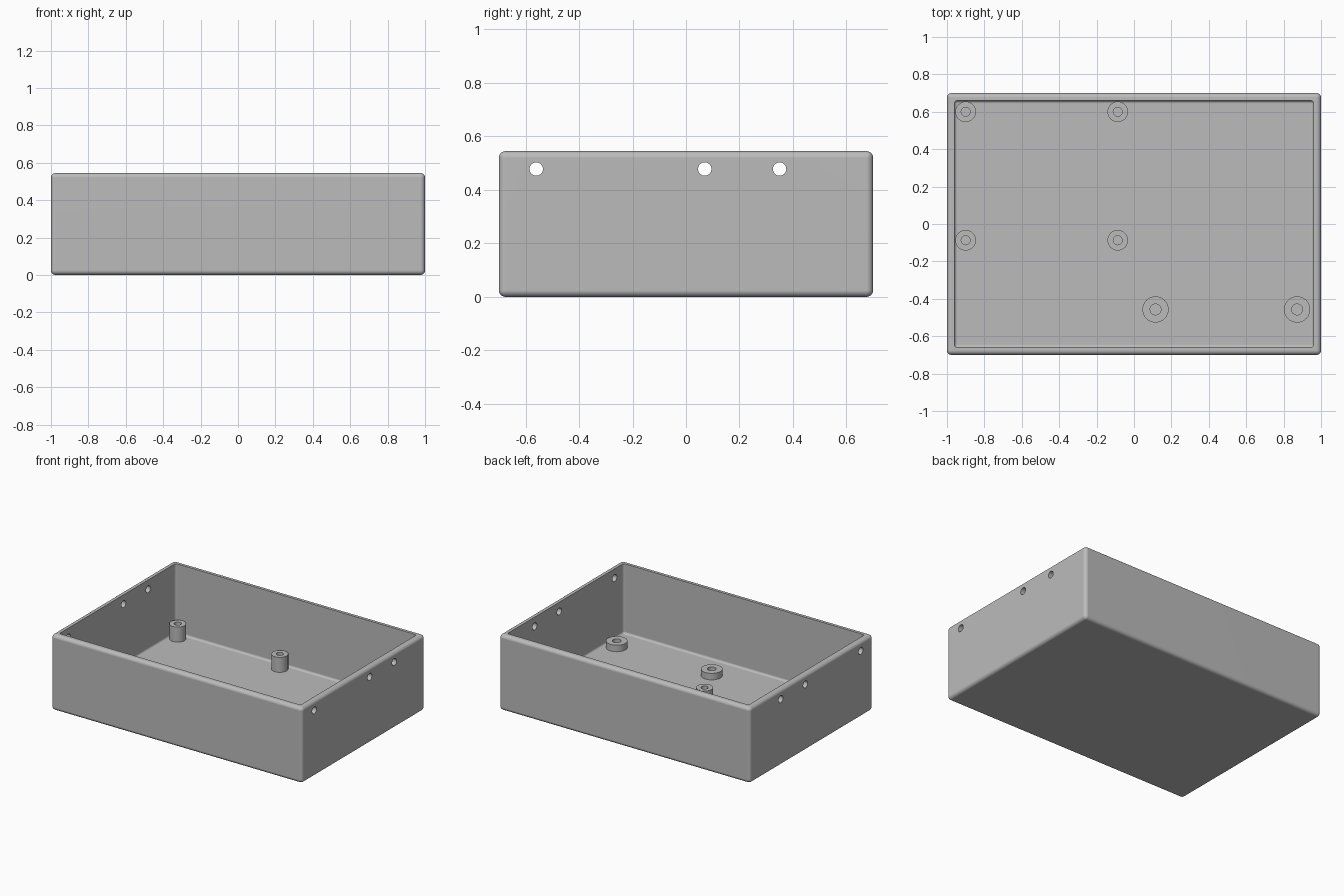
import bpy, bmesh, math
from mathutils import Matrix, Vector

if "Cube" in bpy.data.objects:
    bpy.data.objects.remove(bpy.data.objects["Cube"])

W, D, H = 2.0, 1.4, 0.545      # outer size
WALL, FLOOR = 0.04, 0.043

grey = bpy.data.materials.new("mid_grey")
grey.diffuse_color = (0.5, 0.5, 0.5, 1)
grey.use_nodes = True
grey.node_tree.nodes["Principled BSDF"].inputs["Base Color"].default_value = grey.diffuse_color


def make(name, bm):
    me = bpy.data.meshes.new(name)
    bmesh.ops.recalc_face_normals(bm, faces=bm.faces)
    bm.to_mesh(me)
    bm.free()
    ob = bpy.data.objects.new(name, me)
    bpy.context.collection.objects.link(ob)
    me.materials.append(grey)
    return ob


def rounded_box(name, size, z0, radius):
    bm = bmesh.new()
    bmesh.ops.create_cube(bm, size=1)
    bmesh.ops.scale(bm, vec=Vector(size), verts=bm.verts)
    bmesh.ops.translate(bm, vec=(0, 0, z0 + size[2] / 2), verts=bm.verts)
    bmesh.ops.bevel(bm, geom=bm.edges[:], offset=radius, segments=6,
                    profile=0.5, affect='EDGES')
    return make(name, bm)


def finish(ob, weighted=False):
    bpy.ops.object.select_all(action='DESELECT')
    ob.select_set(True)
    bpy.context.view_layer.objects.active = ob
    for m in list(ob.modifiers):
        bpy.ops.object.modifier_apply(modifier=m.name)
    bpy.ops.object.shade_smooth_by_angle(angle=math.radians(35))
    if weighted:
        wn = ob.modifiers.new("flat_faces", 'WEIGHTED_NORMAL')
        wn.keep_sharp = True


# Open tray with rounded edges
tray = rounded_box("tray", (W, D, H), 0, 0.025)
cavity = rounded_box("cavity_cutter", (W - 2 * WALL, D - 2 * WALL, H), FLOOR, 0.016)
# stretch the cutter's top above the rim
for v in cavity.data.vertices:
    if v.co.z > H / 2 + FLOOR:
        v.co.z += 0.2

# Round holes running through both end walls
bm = bmesh.new()
for y in (-0.56, 0.07, 0.35):
    mat = Matrix.Translation((0, y, 0.478)) @ Matrix.Rotation(math.pi / 2, 4, 'Y')
    bmesh.ops.create_cone(bm, cap_ends=True, segments=32, radius1=0.025,
                          radius2=0.025, depth=2.4, matrix=mat)
holes = make("hole_cutter", bm)

for cutter in (cavity, holes):
    cutter.hide_render = True
    mod = tray.modifiers.new(cutter.name, 'BOOLEAN')
    mod.operation = 'DIFFERENCE'
    mod.solver = 'EXACT'
    mod.object = cutter
finish(tray, weighted=True)
for cutter in (cavity, holes):
    bpy.data.objects.remove(cutter)


# Hollow mounting posts, turned from a tube profile
def post(name, x, y, r, bore, top):
    bm = bmesh.new()
    base = FLOOR - 0.002
    prof = [(bore, base), (bore, top), (r, top), (r, base)]
    vs = [bm.verts.new((a, 0, z)) for a, z in prof]
    es = [bm.edges.new((vs[i], vs[i + 1])) for i in range(3)]
    bmesh.ops.spin(bm, geom=vs + es, cent=(0, 0, 0), axis=(0, 0, 1),
                   angle=2 * math.pi, steps=40, use_merge=True)
    bmesh.ops.remove_doubles(bm, verts=bm.verts, dist=1e-5)
    bmesh.ops.translate(bm, vec=(x, y, 0), verts=bm.verts)
    finish(make(name, bm))


for x in (-0.9, -0.087):
    for y in (0.6, -0.087):
        post("tall_post", x, y, 0.055, 0.024, 0.151)
for x in (0.115, 0.872):
    post("short_post", x, -0.457, 0.07, 0.029, 0.09)
